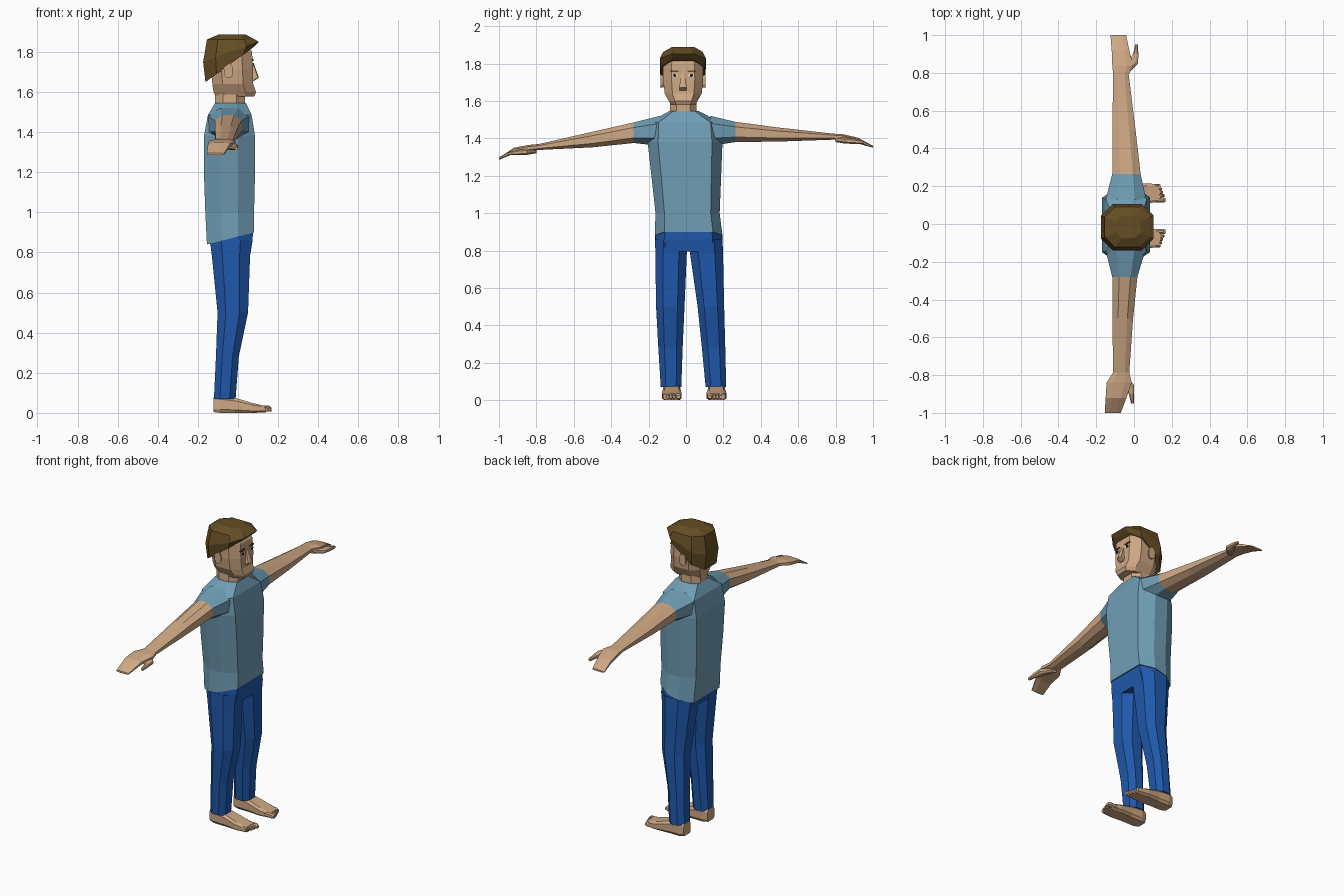
import bpy, bmesh
from mathutils import Vector


def material(name, rgb):
    m = bpy.data.materials.new(name)
    m.diffuse_color = (*rgb, 1)
    return m


SKIN = material("skin", (0.62, 0.39, 0.23))
SHIRT = material("blue shirt", (0.16, 0.34, 0.46))
JEANS = material("dark blue denim", (0.014, 0.10, 0.42))
HAIR = material("brown hair", (0.13, 0.075, 0.018))
WHITE = material("eye white", (0.7, 0.66, 0.6))
DARK = material("dark iris", (0.02, 0.012, 0.008))


def loft(name, axis, sections, mats, switch=99, cu=0.45, cv=0.5):
    """Skin eight-sided rings (t, u0, u1, v0, v1[, tilt]) along an axis.
    cu / cv are the flat shares of the ring along u and v; faces from
    segment 'switch' on take the second material."""
    bm = bmesh.new()
    shape = [(1, -cv), (1, cv), (cu, 1), (-cu, 1),
             (-1, cv), (-1, -cv), (-cu, -1), (cu, -1)]
    rings = []
    for s in sections:
        t, u0, u1, v0, v1 = s[:5]
        tilt = s[5] if len(s) > 5 else 0
        ring = []
        for a, b in shape:
            u = (u0 + u1) / 2 + a * (u1 - u0) / 2
            v = (v0 + v1) / 2 + b * (v1 - v0) / 2
            w = t + tilt * a
            co = {"z": (u, v, w), "y": (u, w, v), "x": (w, u, v)}[axis]
            ring.append(bm.verts.new(Vector(co)))
        rings.append(ring)
    for i, (r0, r1) in enumerate(zip(rings, rings[1:])):
        for k in range(8):
            j = (k + 1) % 8
            f = bm.faces.new((r0[k], r0[j], r1[j], r1[k]))
            f.material_index = 1 if i >= switch else 0
    bm.faces.new(rings[0])
    bm.faces.new(rings[-1]).material_index = 1 if switch < 99 else 0
    bmesh.ops.recalc_face_normals(bm, faces=bm.faces)
    me = bpy.data.meshes.new(name)
    bm.to_mesh(me)
    bm.free()
    for m in mats:
        me.materials.append(m)
    ob = bpy.data.objects.new(name, me)
    bpy.context.collection.objects.link(ob)
    return ob


def plate(name, x, y, z, w, h, mat, depth=0.008):
    loft(name, "x", [(x - depth / 2, y - w / 2, y + w / 2, z - h / 2, z + h / 2),
                     (x + depth / 2, y - w / 2, y + w / 2, z - h / 2, z + h / 2)], [mat])


# Shirt body, from the hem up to the collar
loft("shirt", "z", [
    (0.87, -0.155, 0.08, -0.167, 0.195, 0.03),
    (1.00, -0.163, 0.08, -0.163, 0.180),
    (1.20, -0.170, 0.085, -0.185, 0.188),
    (1.38, -0.170, 0.085, -0.205, 0.195),
    (1.485, -0.150, 0.068, -0.200, 0.185),
    (1.545, -0.115, 0.04, -0.09, 0.07)], [SHIRT], cu=0.35, cv=0.72)

# Arms: sleeve, forearm and mitten hand in one run, the left one held higher
loft("left_arm", "y", [
    (0.13, -0.150, 0.065, 1.360, 1.520),
    (0.265, -0.115, 0.035, 1.380, 1.488),
    (0.50, -0.115, 0.008, 1.383, 1.457),
    (0.79, -0.110, -0.028, 1.393, 1.425),
    (0.84, -0.115, -0.005, 1.388, 1.422),
    (0.92, -0.118, -0.025, 1.372, 1.403),
    (1.00, -0.125, -0.042, 1.350, 1.360)], [SHIRT, SKIN], switch=1)
loft("right_arm", "y", [
    (-0.14, -0.150, 0.060, 1.360, 1.520),
    (-0.28, -0.115, 0.018, 1.375, 1.485),
    (-0.50, -0.115, -0.005, 1.352, 1.435),
    (-0.785, -0.110, -0.025, 1.338, 1.370),
    (-0.84, -0.145, -0.012, 1.330, 1.365),
    (-0.92, -0.150, -0.040, 1.318, 1.350),
    (-1.00, -0.155, -0.070, 1.285, 1.297)], [SHIRT, SKIN], switch=1)

# Thumbs
for name, s, dx, z in (("left_thumb", 1, 0, 1.39), ("right_thumb", -1, -0.022, 1.33)):
    loft(name, "y", [
        (s * 0.80, -0.065 + dx, -0.028 + dx, z - 0.010, z + 0.018),
        (s * 0.85, -0.035 + dx, 0.022 + dx, z - 0.018, z + 0.014),
        (s * 0.90, -0.005 + dx, 0.023 + dx, z - 0.020, z + 0.008),
        (s * 0.95, 0.006 + dx, 0.021 + dx, z - 0.020, z - 0.004)], [SKIN])

# Trousers: hips and two legs
loft("hips", "z", [
    (0.93, -0.145, 0.075, -0.160, 0.185),
    (0.86, -0.142, 0.073, -0.164, 0.192),
    (0.795, -0.130, 0.062, -0.162, 0.195)], [JEANS], cu=0.35, cv=0.72)
loft("left_leg", "z", [
    (0.86, -0.140, 0.070, 0.015, 0.195),
    (0.78, -0.130, 0.060, 0.022, 0.198),
    (0.50, -0.102, 0.050, 0.062, 0.204),
    (0.28, -0.110, 0.004, 0.085, 0.210),
    (0.07, -0.120, -0.012, 0.105, 0.215)], [JEANS])
loft("right_leg", "z", [
    (0.86, -0.140, 0.070, -0.165, 0.012),
    (0.78, -0.130, 0.060, -0.164, 0.004),
    (0.50, -0.102, 0.050, -0.160, -0.008),
    (0.28, -0.110, 0.004, -0.148, -0.018),
    (0.07, -0.120, -0.012, -0.135, -0.025)], [JEANS])

# Bare feet with five toes, big toe on the inside
for side, s, yc in (("left", 1, 0.163), ("right", -1, -0.076)):
    loft(side + "_foot", "x", [
        (-0.122, yc - 0.036, yc + 0.036, 0.004, 0.080),
        (-0.09, yc - 0.046, yc + 0.046, 0.0, 0.085),
        (-0.015, yc - 0.046, yc + 0.046, 0.0, 0.075),
        (0.07, yc - 0.053, yc + 0.053, 0.0, 0.050),
        (0.14, yc - 0.045, yc + 0.045, 0.002, 0.034)], [SKIN], cu=0.75, cv=0.6)
    for i in range(5):
        w = 0.014 if i == 0 else 0.009
        y = yc + s * (-0.036 + (0.0 if i == 0 else 0.006) + i * 0.0175)
        tip = 0.168 - 0.007 * i
        loft(f"{side}_toe_{i + 1}", "x", [
            (0.10, y - w, y + w, 0.006, 0.036),
            (tip - 0.012, y - w, y + w, 0.006, 0.036),
            (tip, y - w * 0.7, y + w * 0.7, 0.008, 0.026)], [SKIN])

# Neck and head
loft("neck", "z", [
    (1.50, -0.115, 0.035, -0.088, 0.058),
    (1.62, -0.115, 0.035, -0.085, 0.055)], [SKIN])
loft("head", "z", [
    (1.578, -0.110, 0.080, -0.080, 0.050),
    (1.60, -0.122, 0.090, -0.092, 0.062),
    (1.64, -0.128, 0.076, -0.114, 0.084),
    (1.71, -0.135, 0.075, -0.122, 0.092),
    (1.80, -0.140, 0.070, -0.122, 0.090),
    (1.85, -0.110, 0.040, -0.090, 0.060)], [SKIN], cu=0.5, cv=0.58)

# Hair cap: low at the nape, rising to an overhanging fringe
loft("hair", "z", [
    (1.738, -0.162, 0.080, -0.134, 0.100, 0.088),
    (1.80, -0.174, 0.104, -0.140, 0.106, 0.05),
    (1.862, -0.155, 0.085, -0.122, 0.090),
    (1.888, -0.095, 0.035, -0.075, 0.045)], [HAIR], cu=0.55, cv=0.5)

# Nose
YC = -0.016
loft("nose", "z", [
    (1.745, 0.05, 0.078, YC - 0.010, YC + 0.010),
    (1.672, 0.05, 0.104, YC - 0.020, YC + 0.020),
    (1.655, 0.05, 0.080, YC - 0.018, YC + 0.018)], [SKIN], cu=0.8)

# Ears, eyes and brows on both sides
for side, s in (("left", 1), ("right", -1)):
    y = YC + s * 0.105
    loft(side + "_ear", "y", [
        (y - s * 0.01, -0.062, -0.035, 1.675, 1.73),
        (y + s * 0.014, -0.070, -0.025, 1.670, 1.74)], [SKIN])
    plate(side + "_eye", 0.0735, YC + s * 0.045, 1.737, 0.034, 0.016, WHITE)
    plate(side + "_iris", 0.0755, YC + s * 0.045, 1.737, 0.016, 0.016, DARK)
    plate(side + "_brow", 0.0735, YC + s * 0.045, 1.759, 0.044, 0.010, HAIR)
